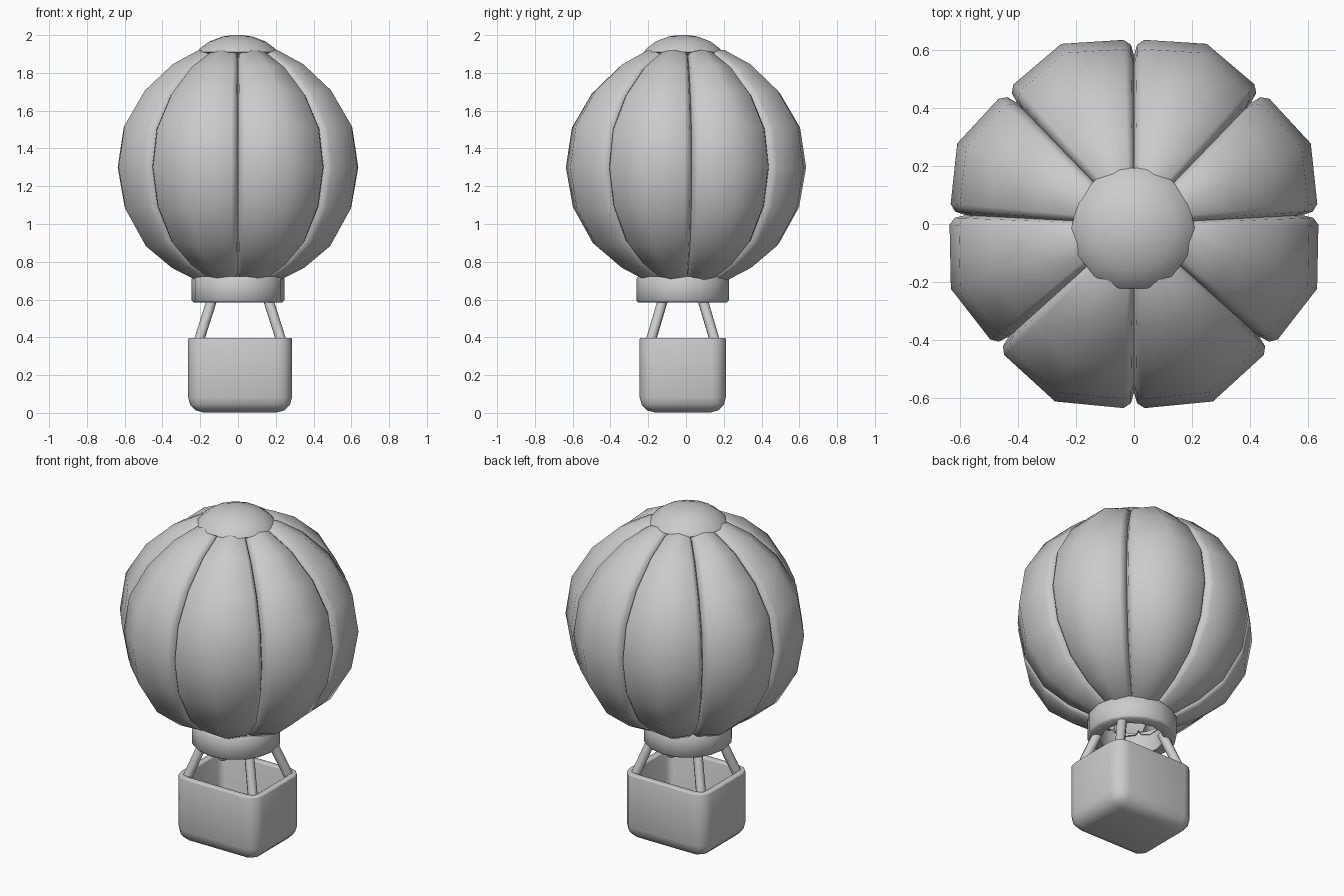
import bpy, bmesh, math
from mathutils import Vector

if "Cube" in bpy.data.objects:
    bpy.data.objects.remove(bpy.data.objects["Cube"])


def finish(name, bm, angle=50):
    bmesh.ops.recalc_face_normals(bm, faces=bm.faces)
    me = bpy.data.meshes.new(name)
    bm.to_mesh(me)
    bm.free()
    ob = bpy.data.objects.new(name, me)
    bpy.context.collection.objects.link(ob)
    bpy.ops.object.select_all(action='DESELECT')
    ob.select_set(True)
    bpy.context.view_layer.objects.active = ob
    bpy.ops.object.shade_smooth_by_angle(angle=math.radians(angle))
    return ob


def skin(bm, rings, closed=False):
    rows = [[bm.verts.new(p) for p in r] for r in rings]
    n = len(rows[0])
    pairs = list(zip(rows, rows[1:]))
    if closed:
        pairs.append((rows[-1], rows[0]))
    for a, b in pairs:
        for i in range(n):
            j = (i + 1) % n
            bm.faces.new((a[i], a[j], b[j], b[i]))
    return rows


def circle(r, z, n, cx=0, cy=0):
    return [(cx + r * math.cos(2 * math.pi * i / n),
             cy + r * math.sin(2 * math.pi * i / n), z) for i in range(n)]


# Envelope: eight puffed gores separated by grooves
profile = [(0.17, 0.70), (0.24, 0.72), (0.36, 0.785), (0.495, 0.90), (0.60, 1.09),
           (0.637, 1.30), (0.605, 1.51), (0.50, 1.69), (0.355, 1.83), (0.215, 1.91),
           (0.15, 1.915)]
seams = [3, 46, 90, 134, 177, 222, 270, 318]
rings = []
for k, (r, z) in enumerate(profile):
    a = Vector(profile[max(k - 1, 0)])
    b = Vector(profile[min(k + 1, len(profile) - 1)])
    t = (b - a).normalized()
    nr, nz = t.y, -t.x
    s = 0.35 + 0.65 * min(1, r / 0.6)
    ring = []
    for i, s0 in enumerate(seams):
        s1 = seams[(i + 1) % 8] + (360 if i == 7 else 0)
        w = math.degrees(0.036 * s / r)
        for ang, off in ((s0, -0.055), (s0 + w * 0.3, -0.018), (s0 + w, 0.0),
                         ((s0 + s1) / 2, 0.034 * min(1, r / 0.6)),
                         (s1 - w, 0.0), (s1 - w * 0.3, -0.018)):
            d = off * (s if off < 0 else 1)
            q = math.radians(ang)
            rr = r + nr * d
            ring.append((rr * math.cos(q), rr * math.sin(q), z + nz * d))
    rings.append(ring)
bm = bmesh.new()
skin(bm, rings)
finish("envelope", bm, 60)

# Crown cap
bm = bmesh.new()
rows = skin(bm, [circle(r, z, 14, -0.003, -0.015) for r, z in
                 ((0.19, 1.895), (0.213, 1.91), (0.20, 1.928), (0.15, 1.966),
                  (0.08, 1.992), (0.03, 2.0))])
bm.faces.new(rows[0])
bm.faces.new(rows[-1])
finish("crown_cap", bm, 60)

# Neck ring
bm = bmesh.new()
skin(bm, [circle(r, z, 16, 0, -0.018) for r, z in
          ((0.235, 0.585), (0.245, 0.595), (0.245, 0.71), (0.235, 0.722),
           (0.175, 0.722), (0.175, 0.585))], closed=True)
finish("neck_ring", bm)

# Struts between basket corners and neck ring
CX, CY = 0.011, -0.017
for sx in (-1, 1):
    for sy in (-1, 1):
        p = Vector((CX + sx * 0.222, CY + sy * 0.173, 0.37))
        q = Vector((CX + sx * 0.142, CY + sy * 0.099, 0.62))
        bm = bmesh.new()
        bmesh.ops.create_cone(bm, cap_ends=True, segments=10, radius1=0.027,
                              radius2=0.027, depth=(q - p).length)
        bm.transform((q - p).to_track_quat('Z', 'Y').to_matrix().to_4x4())
        bmesh.ops.translate(bm, verts=bm.verts, vec=(p + q) / 2)
        finish("strut_%s_%s" % ("right" if sx > 0 else "left",
                                "back" if sy > 0 else "front"), bm)

# Basket: open rounded box with wall thickness
bm = bmesh.new()
bmesh.ops.create_cube(bm, size=1)
for v in bm.verts:
    v.co = (CX + v.co.x * 0.55, CY + v.co.y * 0.456, 0.2 + v.co.z * 0.395)
top = [f for f in bm.faces if f.normal.z > 0.9]
bmesh.ops.delete(bm, geom=top, context='FACES_ONLY')
edges = [e for e in bm.edges if len(e.link_faces) == 2]
bmesh.ops.bevel(bm, geom=edges, offset=0.08, segments=3, profile=0.5, affect='EDGES')
basket = finish("basket", bm)
m = basket.modifiers.new("wall", 'SOLIDIFY')
m.thickness = 0.04
m.offset = -1
m.use_even_offset = True
m = basket.modifiers.new("rim", 'BEVEL')
m.width = 0.008
m.segments = 2
m.limit_method = 'ANGLE'
m.angle_limit = math.radians(60)
# Stand the model on the ground plane
for ob in bpy.context.collection.objects:
    if ob.name == "basket":
        ob.location.z = 0.0
